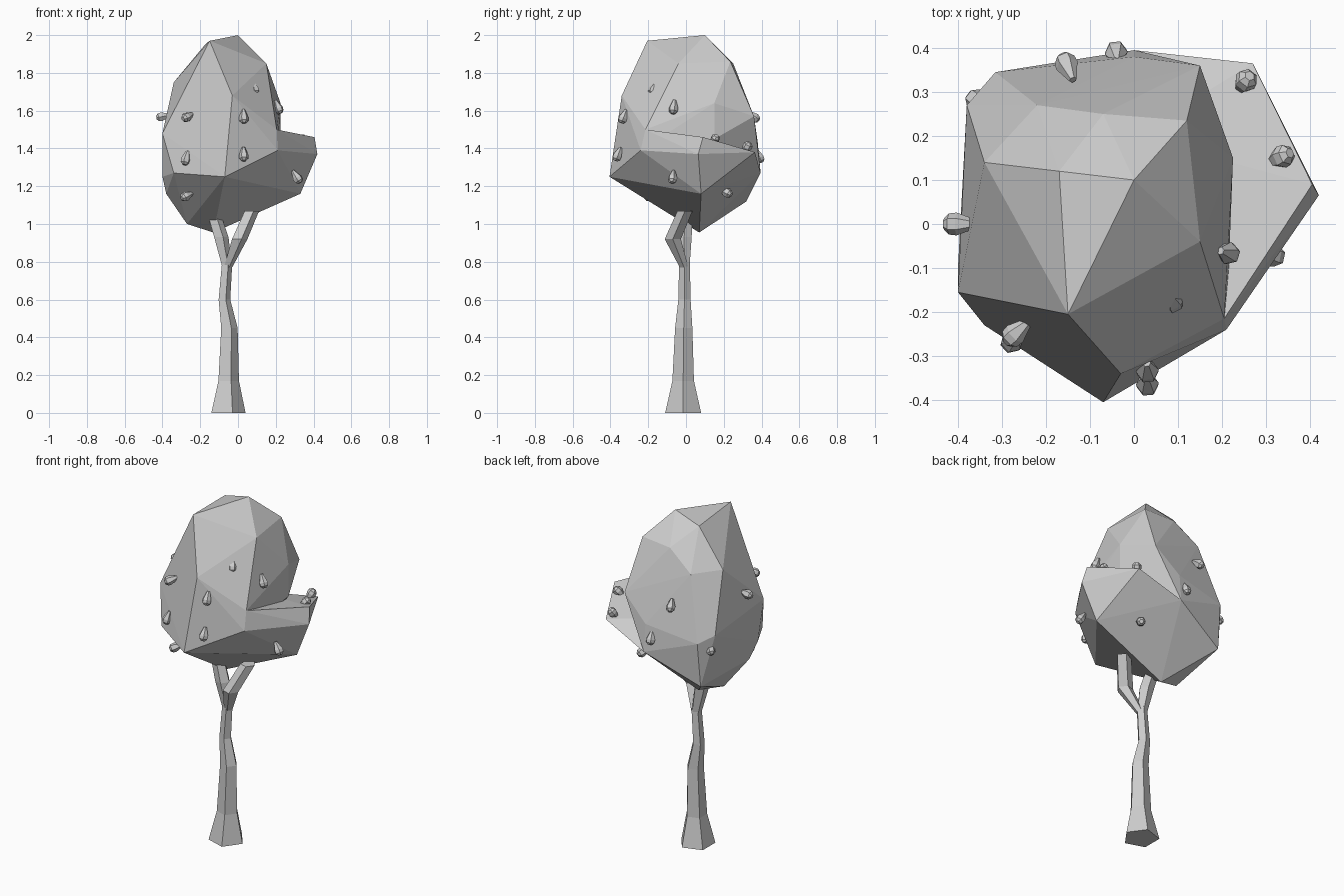
import bpy
import bmesh
import math
from mathutils import Vector

cube = bpy.data.objects.get("Cube")
if cube:
    bpy.data.objects.remove(cube, do_unlink=True)

# Single plain grey
GREY = (0.6, 0.6, 0.6, 1.0)
grey = bpy.data.materials.new("plain_grey")
grey.use_nodes = True
grey.diffuse_color = GREY
for node in grey.node_tree.nodes:
    if node.type == "BSDF_PRINCIPLED":
        node.inputs["Base Color"].default_value = GREY


def finish(name, bm):
    """Turn a bmesh into a flat shaded grey object."""
    bmesh.ops.recalc_face_normals(bm, faces=bm.faces[:])
    mesh = bpy.data.meshes.new(name)
    bm.to_mesh(mesh)
    bm.free()
    mesh.materials.append(grey)
    obj = bpy.data.objects.new(name, mesh)
    bpy.context.collection.objects.link(obj)
    return obj


def hull(name, points):
    """Faceted lump wrapped around its corner points."""
    bm = bmesh.new()
    for point in points:
        bm.verts.new(point)
    result = bmesh.ops.convex_hull(bm, input=bm.verts[:])
    loose = {v for v in result["geom_interior"] + result["geom_unused"]
             if isinstance(v, bmesh.types.BMVert) and v.is_valid}
    bmesh.ops.delete(bm, geom=list(loose), context="VERTS")
    return finish(name, bm)


def tube(name, stations, sides=5, direction=None, origin=None):
    """Faceted tube through (x, y, z, radius) stations, with level rings.
    With a direction, the tube is turned from z towards it and moved."""
    bm = bmesh.new()
    rings = []
    for x, y, z, radius in stations:
        ring = []
        for i in range(sides):
            angle = math.tau * i / sides
            ring.append(bm.verts.new((x + radius * math.cos(angle),
                                      y + radius * math.sin(angle), z)))
        rings.append(ring)
    for low, high in zip(rings, rings[1:]):
        for i in range(sides):
            j = (i + 1) % sides
            bm.faces.new((low[i], low[j], high[j], high[i]))
    bm.faces.new(rings[0][::-1])
    bm.faces.new(rings[-1])
    if direction is not None:
        rotation = direction.to_track_quat("Z", "Y").to_matrix()
        for vert in bm.verts:
            vert.co = rotation @ vert.co + origin
    return finish(name, bm)


# Trunk: flared foot, slight kinks, then two branches
tube("trunk", [(-.06, -.015, 0, .1), (-.055, -.015, .17, .06),
               (-.05, -.012, .45, .048), (-.075, -.008, .6, .034),
               (-.06, -.008, .8, .03)])
tube("left_branch", [(-.055, -.01, .77, .024), (.005, -.07, .92, .045),
                     (.07, -.005, 1.07, .042)])
tube("right_branch", [(-.06, -.008, .77, .028), (-.092, -.01, .93, .042),
                      (-.135, 0, 1.07, .038)])

# Main crown, listed by height
crown_top = [(0, .10, 2), (-.15, -.205, 1.97), (-.17, .12, 1.955),
             (.12, .235, 1.86), (.15, -.04, 1.85), (-.07, .25, 1.85),
             (-.34, .14, 1.75), (-.22, .27, 1.74), (-.03, -.34, 1.68),
             (.225, .15, 1.64), (.15, .36, 1.57)]
crown_middle = [(.205, -.215, 1.5), (.225, .15, 1.45), (-.4, -.155, 1.48),
                (-.38, .27, 1.42), (-.315, .345, 1.38), (0, .38, 1.43)]
crown_lower = [(0, .395, 1.27), (.21, -.24, 1.39), (-.07, -.405, 1.25),
               (-.34, -.23, 1.27), (-.4, -.1, 1.25), (-.38, -.05, 1.16),
               (-.32, .32, 1.12), (-.27, .03, 1), (-.13, .07, .955)]
hull("crown", crown_top + crown_middle + crown_lower)

# Side bulge of the crown
hull("crown_side_lobe", [(.205, -.215, 1.5), (.21, -.24, 1.39),
                         (.405, .09, 1.46), (.42, .065, 1.37),
                         (.33, .08, 1.16), (.27, .365, 1.38),
                         (0, .395, 1.27), (-.07, -.405, 1.25),
                         (-.13, .07, .955), (0, .2, 1.4)])

# Small fruit: position and upward tilt of the blunt end
fruit = [(-.395, 0, 1.57, -.2), (-.265, -.245, 1.57, -.4), (-.275, -.265, 1.35, -3),
         (-.27, -.19, 1.15, -.4), (.085, -.17, 1.72, -2), (.03, -.33, 1.57, -2.5),
         (.03, -.36, 1.37, -2.5), (.31, -.07, 1.25, -1.5), (.21, -.065, 1.62, -2.5),
         (.33, .15, 1.44, 1), (.25, .32, 1.4, 1.5), (.13, .21, 1.17, -.5),
         (-.15, .355, 1.57, -.8), (-.04, .385, 1.36, -2.5), (-.35, .275, 1.34, -1)]
profile = [(0, 0, -.038, .009), (0, 0, .008, .026), (0, 0, .026, .024), (0, 0, .038, .012)]
for number, (x, y, z, tilt) in enumerate(fruit, start=1):
    outward = Vector((x, y, 0)).normalized() + Vector((0, 0, tilt))
    tube(f"fruit_{number}", profile, sides=6,
         direction=outward.normalized(), origin=Vector((x, y, z)))
